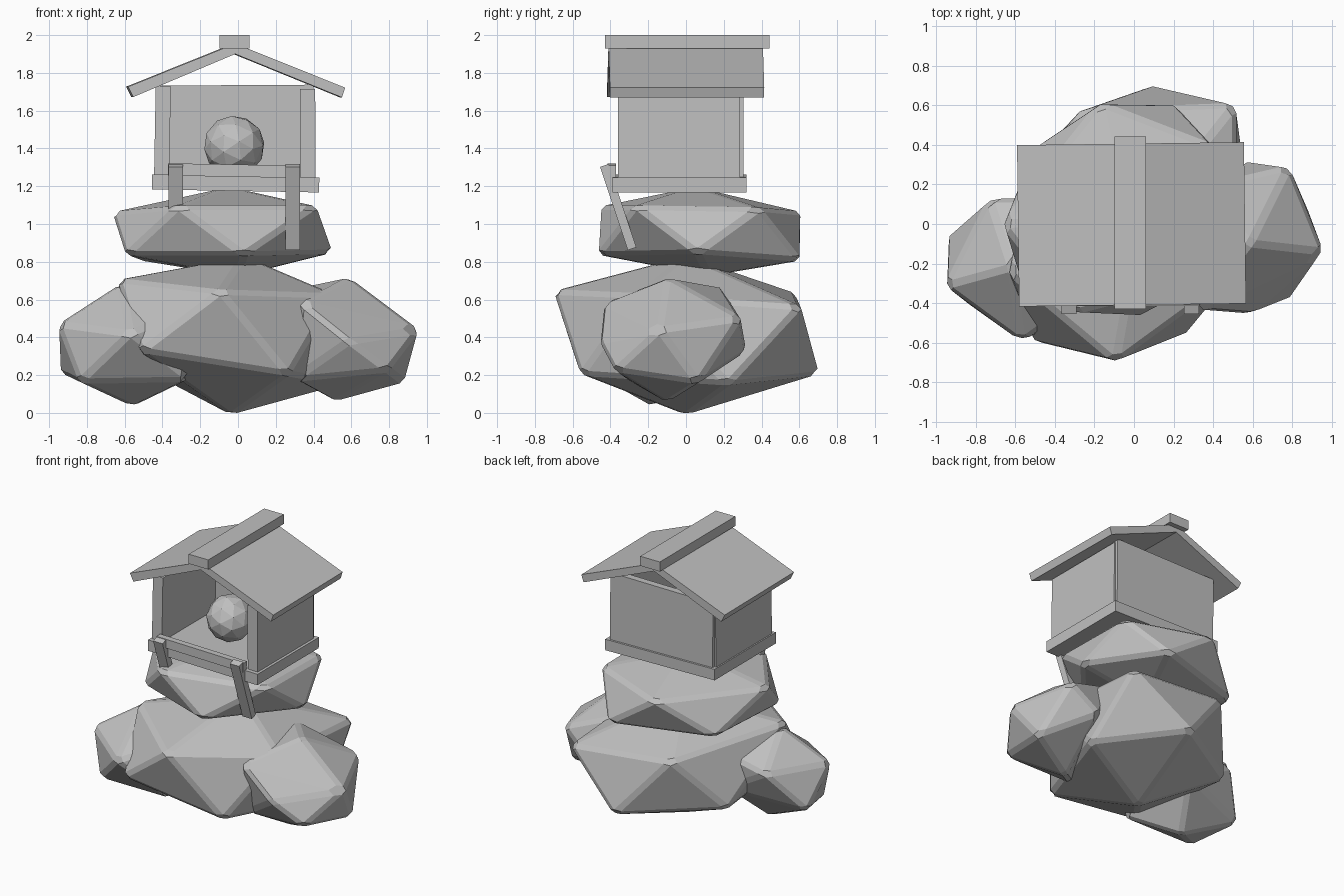
import bpy, bmesh, math
from mathutils import Vector, Matrix, Euler

cube = bpy.data.objects.get("Cube")
if cube:
    bpy.data.objects.remove(cube, do_unlink=True)

grey = bpy.data.materials.new("stone_grey")
grey.use_nodes = True
COLOUR = (0.53, 0.53, 0.53, 1)
grey.diffuse_color = COLOUR
grey.node_tree.nodes["Principled BSDF"].inputs["Base Color"].default_value = COLOUR


def finish(name, bm):
    """Turn a bmesh into a flat shaded, coloured object."""
    bmesh.ops.recalc_face_normals(bm, faces=bm.faces)
    mesh = bpy.data.meshes.new(name)
    bm.to_mesh(mesh)
    bm.free()
    mesh.materials.append(grey)
    obj = bpy.data.objects.new(name, mesh)
    bpy.context.scene.collection.objects.link(obj)
    return obj


def rock(name, corners, chamfer=0.022, grow=1.03):
    """Chamfered boulder wrapped around a few corner points."""
    bm = bmesh.new()
    points = [Vector(c) for c in corners]
    middle = sum(points, Vector()) / len(points)
    for p in points:
        bm.verts.new(middle + (p - middle) * grow)
    bmesh.ops.convex_hull(bm, input=bm.verts[:])
    loose = [v for v in bm.verts if not v.link_faces]
    bmesh.ops.delete(bm, geom=loose, context='VERTS')
    bmesh.ops.bevel(bm, geom=bm.edges[:], offset=chamfer, segments=1,
                    profile=0.5, affect='EDGES', clamp_overlap=True)
    return finish(name, bm)


def box(name, low, high, tilt=0.0):
    """Box between two corners, tilted a little about the y axis."""
    low, high = Vector(low), Vector(high)
    bm = bmesh.new()
    bmesh.ops.create_cube(bm, size=1)
    bmesh.ops.scale(bm, vec=high - low, verts=bm.verts)
    obj = finish(name, bm)
    obj.location = (low + high) / 2
    obj.rotation_euler.y = tilt
    return obj


def extrude_y(name, profile, y0, y1, yaw=0.0):
    """Extrude an x-z outline along y."""
    bm = bmesh.new()
    face = bm.faces.new([bm.verts.new((x, y0, z)) for x, z in profile])
    out = bmesh.ops.extrude_face_region(bm, geom=[face])
    moved = [g for g in out["geom"] if isinstance(g, bmesh.types.BMVert)]
    bmesh.ops.translate(bm, verts=moved, vec=(0, y1 - y0, 0))
    obj = finish(name, bm)
    obj.rotation_euler.z = yaw
    return obj


# Boulders: apex, upper ring, lower ring, base point
rock("main_boulder", [
    (.03, 0, .82),
    (-.09, -.68, .64), (.5, -.25, .62), (.5, .59, .56), (-.27, .56, .63), (-.62, -.24, .7),
    (.26, -.54, .21), (.55, .22, .16), (.09, .685, .21), (-.53, .28, .26), (-.5, -.58, .33),
    (-.035, 0, 0)])
rock("upper_boulder", [
    (-.05, .05, 1.19),
    (-.31, -.44, 1.09), (.4, -.26, 1.09), (.4, .38, 1.08), (-.17, .6, 1.06), (-.65, 0, 1.06),
    (.03, -.455, .84), (.485, .06, .85), (.2, .595, .81), (-.5, .38, .81), (-.58, -.23, .84),
    (0, .12, .73)])
rock("right_boulder", [
    (.59, -.1, .71),
    (.95, -.14, .44), (.78, .28, .5), (.35, .18, .66), (.34, -.43, .58),
    (.59, -.45, .38), (.79, -.37, .23), (.875, .06, .165), (.57, .31, .33),
    (.3, -.3, .18), (.51, -.1, .065)])
rock("left_boulder", [
    (-.62, -.22, .68),
    (-.945, -.31, .47), (-.73, .12, .49), (-.45, .12, .55), (-.4, -.46, .5),
    (-.57, -.585, .42), (-.935, -.06, .22), (-.83, -.4, .17), (-.26, -.42, .18),
    (-.4, .1, .3), (-.55, -.17, .04)])

# House floor and walls, leaning slightly
LEAN = 0.018
box("floor_slab", (-.455, -.39, 1.175), (.43, .32, 1.255), LEAN)
box("left_wall", (.33, -.36, 1.24), (.41, .285, 1.715), -.006)
box("right_wall", (-.44, -.36, 1.25), (-.36, .285, 1.73), LEAN)
box("back_wall", (-.43, .255, 1.24), (.4, .305, 1.735), -.006)

# Front rail with two slanted legs
box("front_rail", (-.37, -.415, 1.25), (.33, -.37, 1.315), LEAN)
for side, x in (("right", -.33), ("left", .29)):
    leg = box(side + "_slanted_leg", (x - .038, -.383, .857), (x + .038, -.335, 1.322))
    leg.rotation_euler.x = math.atan2(.15, .45)

# Roof planks and ridge cap
YAW = 0.013
extrude_y("right_roof_plank", [(-.02, 1.9), (-.02, 1.955), (-.587, 1.727), (-.56, 1.672)],
          -.41, .407, YAW)
extrude_y("left_roof_plank", [(-.02, 1.9), (-.02, 1.955), (.562, 1.722), (.545, 1.67)],
          -.41, .407, YAW)
box("ridge_cap", (-.098, -.43, 1.93), (.06, .443, 2.0))

# Faceted orb resting on the floor
bm = bmesh.new()
turn = Euler((.5, .3, .4)).to_matrix().to_4x4()
bmesh.ops.create_icosphere(bm, subdivisions=2, radius=.162,
                           matrix=Matrix.Translation((-.02, -.06, 1.413)) @ turn)
finish("orb", bm)
